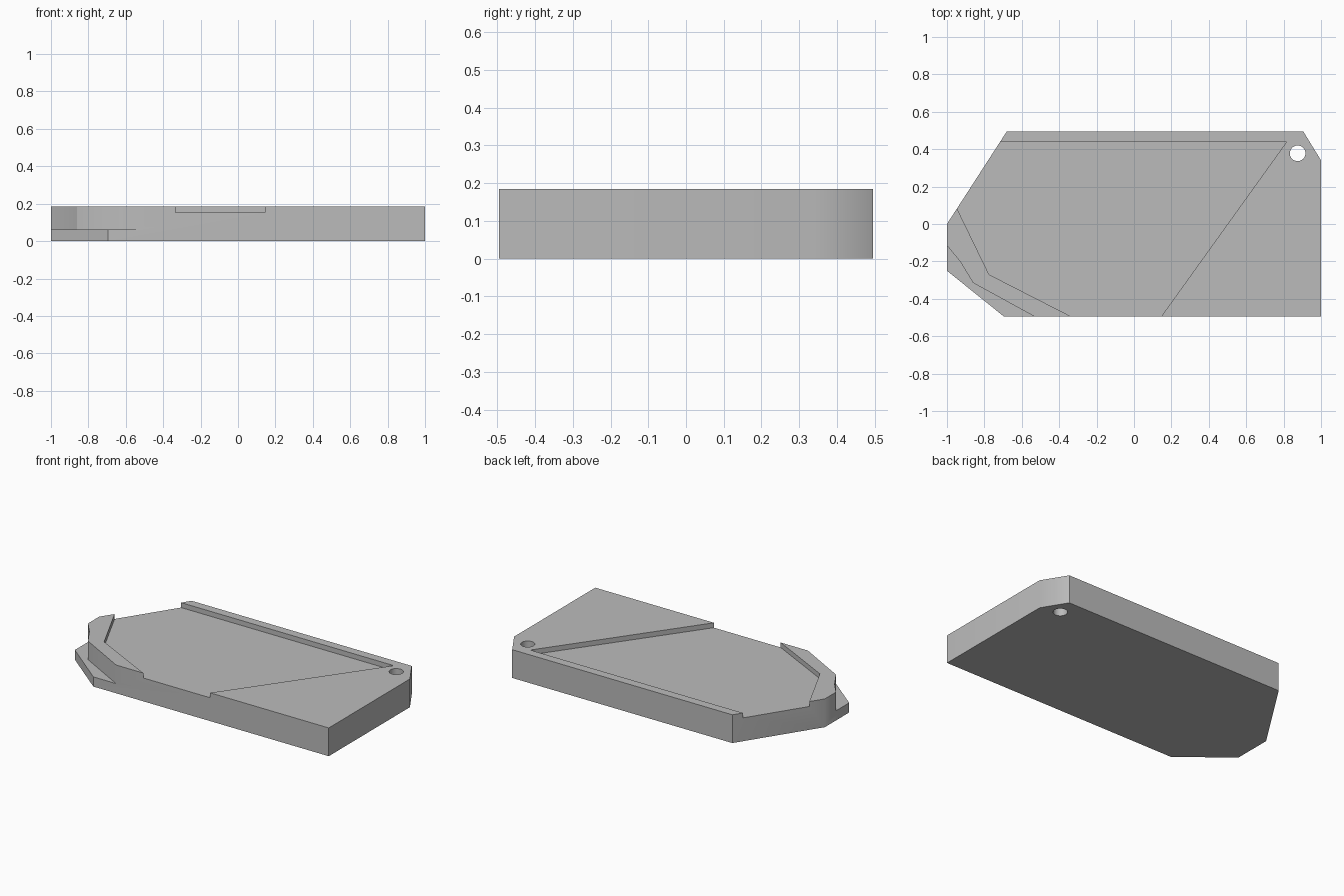
import bpy, bmesh, math
from mathutils import Vector

cube = bpy.data.objects.get("Cube")
if cube:
    bpy.data.objects.remove(cube, do_unlink=True)

HEIGHT, POCKET_Z, LEDGE_Z = 0.184, 0.152, 0.063

grey = bpy.data.materials.new("plain grey")
grey.use_nodes = True
colour = (0.5, 0.5, 0.5, 1)
grey.diffuse_color = colour
grey.node_tree.nodes["Principled BSDF"].inputs["Base Color"].default_value = colour


def prism(name, outline, z0, z1):
    """Upright prism from a flat outline."""
    bm = bmesh.new()
    face = bm.faces.new([bm.verts.new((x, y, z0)) for x, y in outline])
    top = bmesh.ops.extrude_face_region(bm, geom=[face])["geom"]
    bmesh.ops.translate(bm, vec=(0, 0, z1 - z0),
                        verts=[v for v in top if isinstance(v, bmesh.types.BMVert)])
    bmesh.ops.recalc_face_normals(bm, faces=bm.faces)
    mesh = bpy.data.meshes.new(name)
    bm.to_mesh(mesh)
    bm.free()
    mesh.materials.append(grey)
    obj = bpy.data.objects.new(name, mesh)
    bpy.context.collection.objects.link(obj)
    return obj


def cut(target, cutter):
    """Subtract the cutter and remove it."""
    cutter.hide_render = True
    mod = target.modifiers.new("cut", "BOOLEAN")
    mod.operation, mod.solver, mod.object = "DIFFERENCE", "EXACT", cutter
    bpy.ops.object.modifier_apply(modifier=mod.name)
    bpy.data.objects.remove(cutter, do_unlink=True)


# Chamfered plate
plate = prism("base_plate", [(-0.68, 0.495), (0.905, 0.495), (1, 0.34), (1, -0.495),
                             (-0.695, -0.495), (-1, -0.25), (-1, 0)], 0, HEIGHT)
bpy.ops.object.select_all(action="DESELECT")
plate.select_set(True)
bpy.context.view_layer.objects.active = plate

# Shallow pocket, open at the front and at the slanted end
cut(plate, prism("pocket_cutter", [(-1.2, 0.438), (0.815, 0.438), (0.07, -0.6), (-0.13, -0.6),
                                   (-0.775, -0.27), (-1.03, 0.255)], POCKET_Z, 0.3))

# Low ledge at the front right corner
cut(plate, prism("ledge_cutter", [(-1.1, 0.006), (-0.93, -0.2), (-0.86, -0.315),
                                  (-0.34, -0.6), (-1.1, -0.6)], LEDGE_Z, 0.3))

# Round hole through the back left corner
ring = [2 * math.pi * i / 32 for i in range(32)]
cut(plate, prism("hole_cutter", [(0.875 + 0.042 * math.cos(a), 0.378 + 0.042 * math.sin(a))
                                 for a in ring], -0.1, 0.3))

# Soft side corners, crisp everywhere else
bpy.ops.object.shade_smooth_by_angle(angle=math.radians(34))
corner = Vector((-0.86, -0.315))
verts = plate.data.vertices
for edge in plate.data.edges:
    if all((verts[i].co.xy - corner).length < 0.005 for i in edge.vertices):
        edge.use_edge_sharp = True
normals = plate.modifiers.new("weighted normals", "WEIGHTED_NORMAL")
normals.keep_sharp = True
